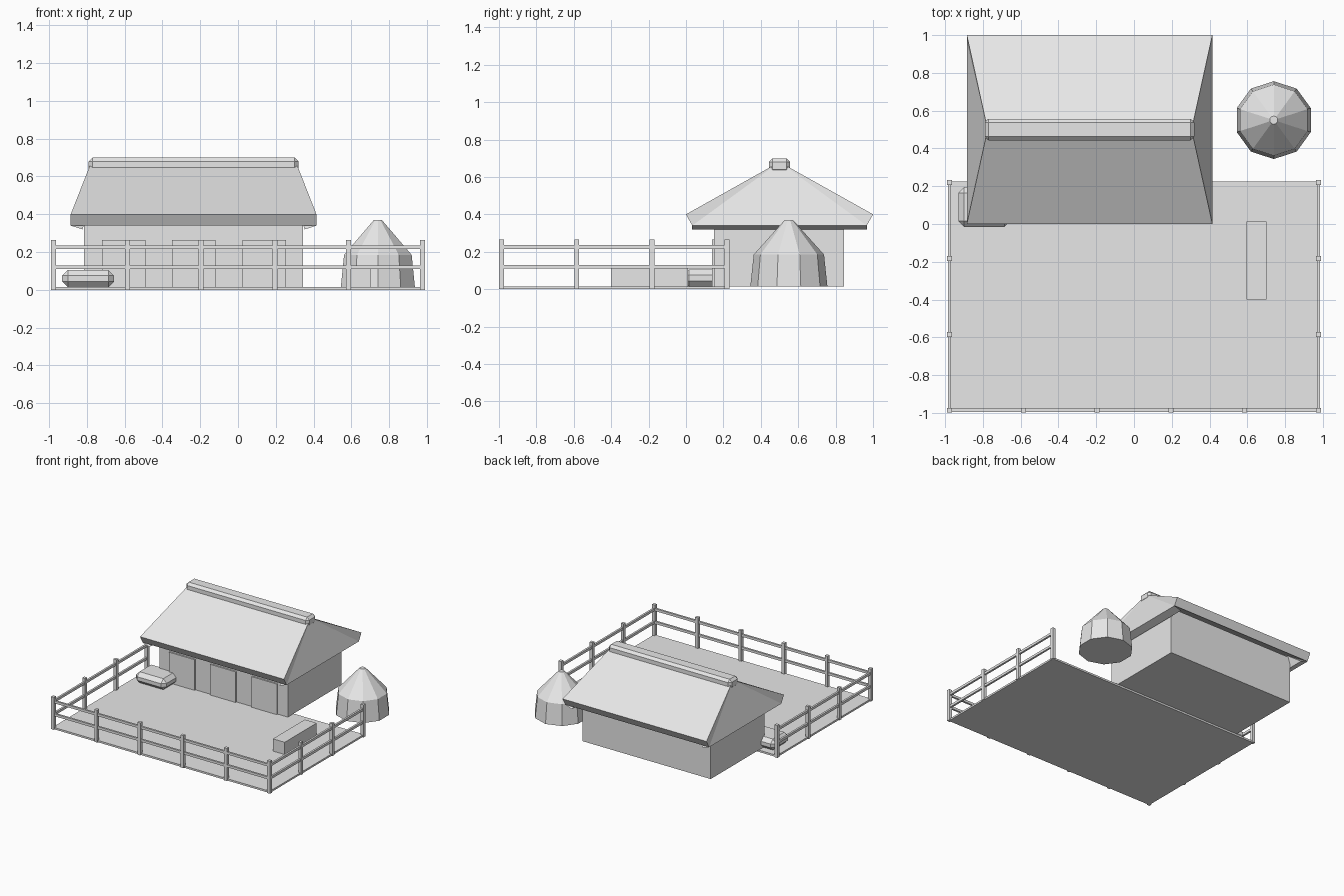
import bpy, bmesh
from mathutils import Vector

cube = bpy.data.objects.get("Cube")
if cube:
    bpy.data.objects.remove(cube)

grey = bpy.data.materials.new("plain_grey")
grey.use_nodes = True
grey.diffuse_color = (0.8, 0.8, 0.8, 1)
grey.node_tree.nodes["Principled BSDF"].inputs["Base Color"].default_value = (0.8, 0.8, 0.8, 1)


def finish(name, bm):
    bmesh.ops.recalc_face_normals(bm, faces=bm.faces)
    mesh = bpy.data.meshes.new(name)
    bm.to_mesh(mesh)
    bm.free()
    mesh.materials.append(grey)
    obj = bpy.data.objects.new(name, mesh)
    bpy.context.collection.objects.link(obj)
    return obj


def box(name, lo, hi, bevel=0):
    bm = bmesh.new()
    bmesh.ops.create_cube(bm, size=1)
    for v in bm.verts:
        v.co = [a if c < 0 else b for a, b, c in zip(lo, hi, v.co)]
    if bevel:
        bmesh.ops.bevel(bm, geom=bm.edges[:], offset=bevel, segments=1, affect='EDGES')
    return finish(name, bm)


def panel(name, corners, thickness, inside):
    """Flat panel thickened towards the inside point."""
    pts = [Vector(c) for c in corners]
    n = (pts[1] - pts[0]).cross(pts[2] - pts[0]).normalized() * thickness
    if n.dot(Vector(inside) - pts[0]) < 0:
        n = -n
    bm = bmesh.new()
    outer = [bm.verts.new(p) for p in pts]
    inner = [bm.verts.new(p + n) for p in pts]
    bm.faces.new(outer)
    bm.faces.new(inner[::-1])
    for i in range(len(pts)):
        j = (i + 1) % len(pts)
        bm.faces.new((outer[i], inner[i], inner[j], outer[j]))
    return finish(name, bm)


# Yard floor
GROUND = 0.015
box("yard_floor", (-0.98, -0.99, 0), (0.98, 0.225, GROUND))

# House walls and three raised doors
box("house_walls", (-0.815, 0.15, GROUND), (0.345, 0.845, 0.4))
for i in range(3):
    x = -0.72 + i * 0.372
    box(f"door_{i + 1}", (x, 0.138, GROUND), (x + 0.23, 0.16, 0.265))

# Roof: two long slopes and two steep end panels
LEFT, RIGHT, MID = -0.885, 0.415, -0.235
RIDGE = 0.54
centre = (MID, 0.5, 0.3)
for name, y in (("front_roof", 0), ("back_roof", 1)):
    panel(name, [(LEFT, y, 0.4), (RIGHT, y, 0.4),
                 (MID + RIDGE, 0.5, 0.68), (MID - RIDGE, 0.5, 0.68)], 0.068, centre)
for name, x, s in (("left_roof_end", RIGHT, 1), ("right_roof_end", LEFT, -1)):
    panel(name, [(x, 0.033, 0.34), (x, 0.967, 0.34),
                 (MID + s * RIDGE, 0.5, 0.68)], 0.065, centre)
box("ridge_cap", (-0.79, 0.443, 0.62), (0.32, 0.557, 0.7), 0.02)

# Fence posts and rails
X, FRONT, BACK, HALF = 0.976, -0.986, 0.22, 0.013
posts = [(X * (i / 2.5 - 1), FRONT) for i in range(6)]
posts += [(s * X, FRONT + (BACK - FRONT) * i / 3) for s in (-1, 1) for i in range(1, 4)]
for i, (x, y) in enumerate(posts):
    box(f"fence_post_{i + 1}", (x - HALF, y - HALF, 0), (x + HALF, y + HALF, 0.265))
for level, z in (("lower", 0.11), ("upper", 0.215)):
    top, t = z + 0.02, 0.008
    box(f"front_{level}_rail", (-X, FRONT - t, z), (X, FRONT + t, top))
    for side, x in (("left", X), ("right", -X)):
        box(f"{side}_{level}_rail", (x - t, FRONT, z), (x + t, BACK, top))

# Chamfered trough and long block in the yard
box("trough", (-0.93, -0.015, GROUND), (-0.655, 0.195, 0.105), 0.03)
box("long_block", (0.595, -0.4, GROUND), (0.702, 0.012, 0.115))

# Ten-sided stack with a pointed top
bm = bmesh.new()
rings = []
for r, z in ((0.206, GROUND), (0.188, 0.185), (0.022, 0.37)):
    ring = bmesh.ops.create_circle(bm, segments=10, radius=r)["verts"]
    for v in ring:
        v.co += Vector((0.74, 0.55, z))
    rings.append(ring)
for a, b in zip(rings, rings[1:]):
    for i in range(10):
        j = (i + 1) % 10
        bm.faces.new((a[i], a[j], b[j], b[i]))
bm.faces.new(rings[0])
bm.faces.new(rings[-1])
finish("stack", bm)
